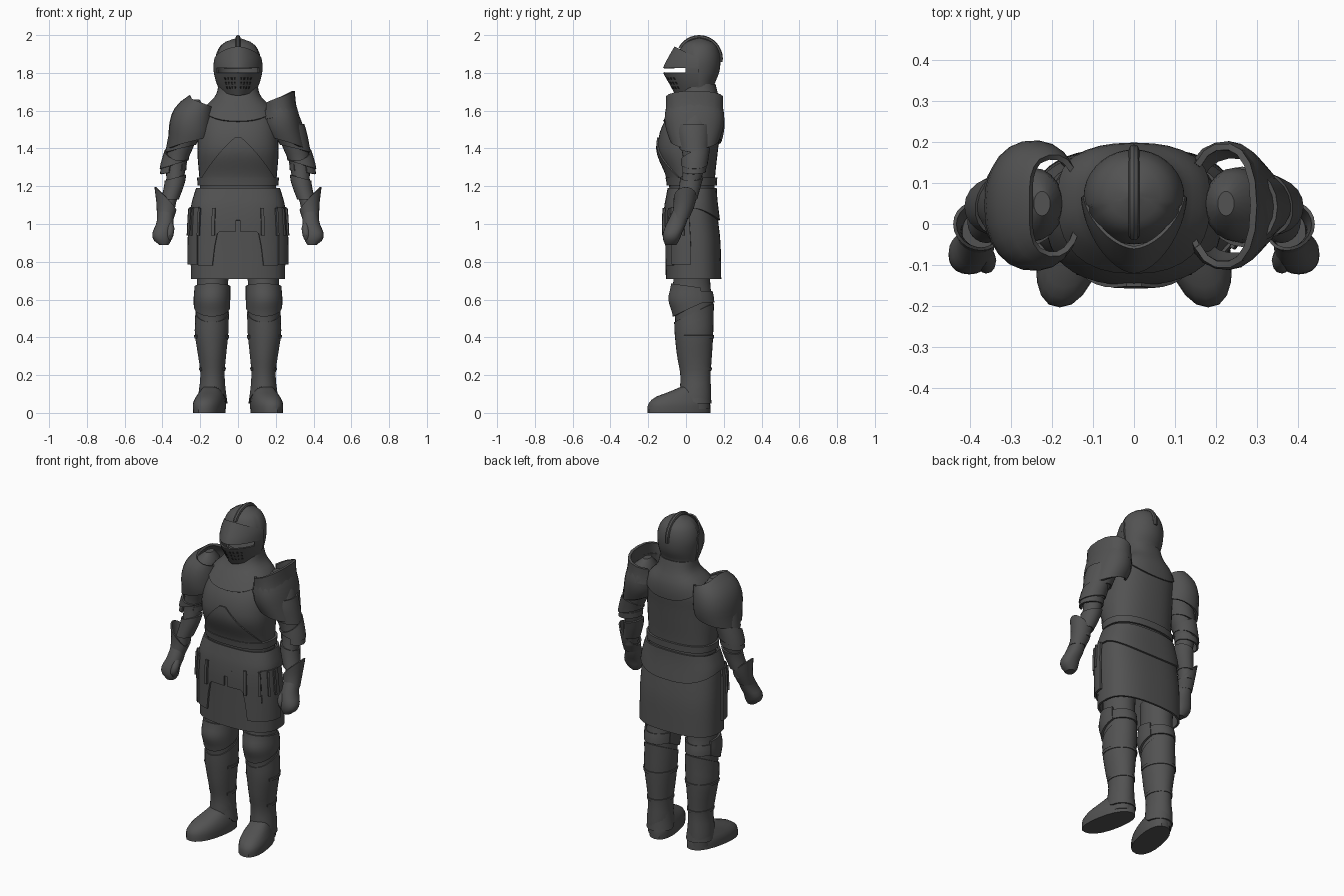
import bpy, bmesh, math

def material(name, v):
    m = bpy.data.materials.new(name)
    m.diffuse_color = (v, v, v, 1)
    return m

STEEL = material("dark_steel", 0.085)
BLACK = material("vent_black", 0.02)

def finish(ob, mat=STEEL):
    ob.data.materials.append(mat)
    bpy.ops.object.select_all(action='DESELECT')
    ob.select_set(True)
    bpy.context.view_layer.objects.active = ob
    bpy.ops.object.convert(target='MESH')
    bpy.ops.object.shade_smooth_by_angle(angle=math.radians(35))
    return ob

def at(prof, z):
    """Smoothly interpolate (cx, cy, rx, ry) of a profile at height z."""
    last = len(prof) - 1
    z = min(max(z, prof[0][0]), prof[last][0])
    i = max(k for k in range(last) if prof[k][0] <= z)
    def slope(k):
        a, b = prof[max(k - 1, 0)], prof[min(k + 1, last)]
        return [(q - p) / (b[0] - a[0]) for p, q in zip(a[1:], b[1:])]
    h = prof[i + 1][0] - prof[i][0]
    t = (z - prof[i][0]) / h
    return [(2*t**3 - 3*t**2 + 1)*p + (3*t**2 - 2*t**3)*q + (t**3 - 2*t**2 + t)*h*u + (t**3 - t**2)*h*v
            for p, q, u, v in zip(prof[i][1:], prof[i + 1][1:], slope(i), slope(i + 1))]

def sheet(name, prof, lo, hi, a0=0, a1=360, off=0.0, thick=0.0, p=2.0, rows=8, step=12,
          mirror=True, flip=False, shear=0.0, mat=STEEL):
    """Wrap a plate round a profile. Angle 0 is the front, 90 is +x; lo/hi may depend on (sin, cos)."""
    full = a1 - a0 >= 360
    n = max(2, round((a1 - a0) / step))
    cols = n if full else n + 1
    bm = bmesh.new()
    grid = []
    for j in range(rows + 1):
        ring = []
        for i in range(cols):
            a = math.radians(a0 + (a1 - a0) * i / n)
            s, c = math.sin(a), math.cos(a)
            l = lo(s, c) if callable(lo) else lo
            u = hi(s, c) if callable(hi) else hi
            z = l + (u - l) * j / rows
            cx, cy, rx, ry = at(prof, z)
            x = cx + (rx + off) * math.copysign(abs(s) ** (2 / p), s)
            y = cy - (ry + off) * math.copysign(abs(c) ** (2 / p), c)
            x += shear * y
            ring.append(bm.verts.new((-x if flip else x, y, z)))
        grid.append(ring)
    for j in range(rows):
        for i in range(n):
            k = (i + 1) % cols
            bm.faces.new((grid[j][i], grid[j][k], grid[j + 1][k], grid[j + 1][i]))
    if full and not thick:
        bm.faces.new(grid[0][::-1])
        bm.faces.new(grid[-1])
    if flip:
        bmesh.ops.reverse_faces(bm, faces=bm.faces[:])
    me = bpy.data.meshes.new(name)
    bm.to_mesh(me)
    bm.free()
    ob = bpy.data.objects.new(name, me)
    bpy.context.collection.objects.link(ob)
    if thick:
        mod = ob.modifiers.new("thickness", 'SOLIDIFY')
        mod.thickness, mod.offset = thick, -1
    if mirror:
        ob.modifiers.new("mirror", 'MIRROR').merge_threshold = 0.0001
    return finish(ob, mat)

# Torso, breastplate and collar
torso = [(1.16, 0, .033, .20, .118), (1.25, 0, .028, .205, .126), (1.38, 0, .01, .215, .158),
         (1.48, 0, .02, .21, .160), (1.55, 0, .04, .20, .15), (1.62, 0, .06, .165, .125),
         (1.68, 0, .07, .11, .093), (1.75, 0, .07, .092, .075)]
sheet("torso", torso, 1.16, 1.75, p=2.4, rows=18, step=10, mirror=False)
sheet("lower_breastplate", torso, 1.21, lambda s, c: 1.47 - .25 * abs(s), -62, 62, .008, .01, 2.4, 8, 6, False)
sheet("collar_plate", torso, lambda s, c: 1.60 - (.055 if c > 0 else .08) * c * c, 1.74,
      off=.009, thick=.01, p=2.4, step=10, mirror=False)
sheet("waist_band", torso, 1.205, 1.245, off=.012, thick=.015, p=2.4, rows=2, step=10, mirror=False)

# Skirt, hip plates, tassets and straps
skirt = [(.71, 0, .04, .25, .147), (.9, 0, .037, .25, .146), (1.02, 0, .03, .245, .14),
         (1.1, 0, .028, .238, .132), (1.15, 0, .03, .225, .125), (1.19, 0, .033, .212, .12)]
sheet("skirt", skirt, .71, 1.17, thick=.012, p=2.6, rows=10, step=8, mirror=False)
sheet("hip_plate", skirt, lambda s, c: 1.085 - .065 * abs(c) ** 1.5, 1.19, off=.01, thick=.012,
      p=2.6, step=8, mirror=False)
sheet("front_tasset", skirt, lambda s, c: .78 + min(.18, .6 * max(0, .41 - s) ** .5), 1.06,
      1, 50, .01, .01, 2.6, 8, 3)
sheet("side_tasset", skirt, .785, 1.09, 50, 88, .017, .012, 2.6, 6, 6)
for i, a in enumerate((21, 44, 62, 76)):
    sheet(f"tasset_strap_{i}", skirt, .94, 1.085, a, a + 4, .026, .012, 2.6, 4, 2)

# Legs, knee plates and greaves
leg = [(.02, .14, .05, .06, .075), (.1, .137, .05, .066, .077), (.2, .135, .05, .058, .074),
       (.3, .137, .045, .068, .086), (.42, .14, .042, .083, .096), (.52, .137, .04, .083, .10),
       (.6, .138, .03, .085, .112), (.68, .135, .03, .083, .098), (.82, .135, .035, .09, .10)]
sheet("leg", leg, .02, .82, rows=20)
sheet("greave", leg, lambda s, c: .06 + .08 * max(0, c), lambda s, c: .53 - .05 * c, off=.006, thick=.008, rows=10)
sheet("knee_plate", leg, lambda s, c: .56 - .05 * c, lambda s, c: .67 + .015 * c, -115, 115, .012, .012)
sheet("knee_band", leg, .585, .645, 40, 320, .008, .01, rows=3)
for i, z in enumerate((.395, .225)):
    sheet(f"greave_strap_{i}", leg, z, z + .016, 60, 300, .011, .012, rows=1)
ankle = [(.05, .133, .05, .078, .085), (.12, .135, .05, .07, .08), (.2, .135, .05, .063, .078)]
sheet("ankle_guard", ankle, lambda s, c: .05 + .08 * max(0, c), .2, thick=.008, rows=4)

# Boots
boot = [(0, .145, -.037, .078, .167), (.05, .145, -.035, .08, .163), (.085, .143, -.02, .07, .14),
        (.11, .143, .012, .06, .105), (.14, .143, .042, .045, .065)]
sheet("boot", boot, 0, .14, p=2.3, rows=8, step=18, shear=-.18)

# Arms, elbow plates and forearm guards
arm = [(1.1, .37, .0, .036, .042), (1.22, .335, .025, .045, .05), (1.32, .328, .045, .055, .058),
       (1.4, .305, .045, .066, .07), (1.5, .275, .04, .075, .085), (1.6, .24, .05, .07, .085),
       (1.66, .225, .05, .02, .03)]
sheet("arm", arm, 1.08, 1.66, rows=14, step=18)
sheet("upper_arm_plate", arm, lambda s, c: 1.40 - .02 * s, 1.53, off=.01, thick=.01, rows=4, step=18)
elbow = [(1.26, .345, .04, .076, .07), (1.33, .335, .045, .072, .072), (1.43, .305, .05, .07, .082)]
sheet("elbow_plate", elbow, lambda s, c: 1.315 - .022 * s, lambda s, c: 1.37 + .02 * s - .03 * c,
      thick=.01, rows=4, step=18)
sheet("elbow_rim", elbow, lambda s, c: 1.275 - .01 * s, lambda s, c: 1.31 - .01 * s, 20, 320, -.006, .01, rows=2, step=18)
sheet("forearm_guard", arm, lambda s, c: 1.13, lambda s, c: 1.245 - .015 * s, off=.009, thick=.01, rows=4, step=18)

# Gauntlets
cuff = [(1.03, .385, -.03, .045, .047), (1.1, .375, -.01, .056, .056), (1.2, .375, .0, .068, .066)]
sheet("gauntlet_cuff", cuff, 1.03, lambda s, c: 1.135 + .06 * s, thick=.008, rows=5, step=15)
hand = [(.89, .392, -.08, .025, .03), (.915, .4, -.078, .047, .043), (.95, .403, -.072, .051, .05),
        (1.0, .388, -.052, .046, .052), (1.08, .38, -.018, .04, .045)]
sheet("gauntlet_hand", hand, .89, 1.08, p=2.2, rows=9, step=18)
thumb = [(.915, .362, -.095, .01, .012), (.94, .362, -.098, .02, .024), (.98, .358, -.088, .021, .024),
         (1.02, .365, -.06, .015, .02)]
sheet("gauntlet_thumb", thumb, .915, 1.02, rows=5, step=30)

# Shoulder plates: a round one on the right, one with a raised guard on the left
shoulder = [(1.38, .28, .045, .095, .12), (1.45, .252, .045, .116, .148), (1.53, .246, .045, .118, .16),
            (1.6, .235, .045, .108, .15), (1.65, .215, .045, .088, .122), (1.69, .2, .045, .045, .07)]
hem = lambda s, c: 1.435 - .035 * s
sheet("right_shoulder_plate", shoulder, hem, lambda s, c: 1.65 + .033 * s, -68, 248, 0, .014, 2.2,
      8, 16, False, True)
left = [(1.4, .272, .045, .088, .115), (1.5, .235, .045, .104, .15), (1.56, .226, .045, .102, .158),
        (1.62, .22, .045, .092, .15), (1.66, .215, .045, .082, .138)]
sheet("left_shoulder_plate", left, hem, lambda s, c: 1.62 + .02 * s, -62, 242, 0, .014, 2.2, 8, 16, False)
guard = [(1.54, .225, .045, .108, .16), (1.62, .22, .045, .09, .152), (1.71, .215, .045, .085, .155)]
sheet("left_shoulder_guard", guard, lambda s, c: 1.57 + .02 * s, lambda s, c: 1.67 + .035 * s, -50, 230,
      0, .016, 2.3, 4, 20, False)

# Helmet shell, open at the face
helmet = [(1.70, 0, .07, .10, .078), (1.74, 0, .066, .11, .085), (1.8, 0, .065, .12, .11),
          (1.87, 0, .067, .122, .115), (1.93, 0, .07, .102, .098), (1.965, 0, .072, .066, .066),
          (1.986, 0, .072, .004, .004)]
sheet("helmet", helmet, lambda s, c: 1.85 if c > .3 else 1.70, 1.986, thick=.008, rows=14, step=10, mirror=False)

# Pointed visor in two halves with an eye slit
visor = [(1.68, 0, .07, .085, .125), (1.74, 0, .07, .112, .157), (1.8, 0, .07, .128, .19),
         (1.83, 0, .07, .13, .19), (1.88, 0, .07, .124, .165), (1.945, 0, .07, .098, .128)]
sheet("upper_visor", visor, 1.826, lambda s, c: 1.875 + .065 * c, -88, 88, 0, .008, 1.7, 6, 8, False)
sheet("lower_visor", visor, lambda s, c: 1.72 - .04 * c, 1.80, -88, 88, 0, .008, 1.7, 6, 8, False)
sheet("visor_cheek", visor, 1.795, 1.83, 64, 88, 0, .008, 1.7, 2, 8)
for r in range(3):
    for k in range(4):
        a, z = 9 + 9 * k, 1.715 + .024 * r
        sheet(f"vent_{r}_{k}", visor, z, z + .011, a, a + 4, .002, .003, 1.7, 1, 2, mat=BLACK)

# Ridge over the top of the helmet
cu = bpy.data.curves.new("helmet_crest", 'CURVE')
cu.dimensions, cu.bevel_depth, cu.bevel_resolution, cu.use_fill_caps = '3D', .013, 2, True
sp = cu.splines.new('POLY')
sp.points.add(16)
for i, pt in enumerate(sp.points):
    t = math.radians(-8 + 160 * i / 16)
    pt.co = (0, .07 + .112 * math.cos(t), 1.874 + .113 * math.sin(t), 1)
crest = bpy.data.objects.new("helmet_crest", cu)
bpy.context.collection.objects.link(crest)
finish(crest)
